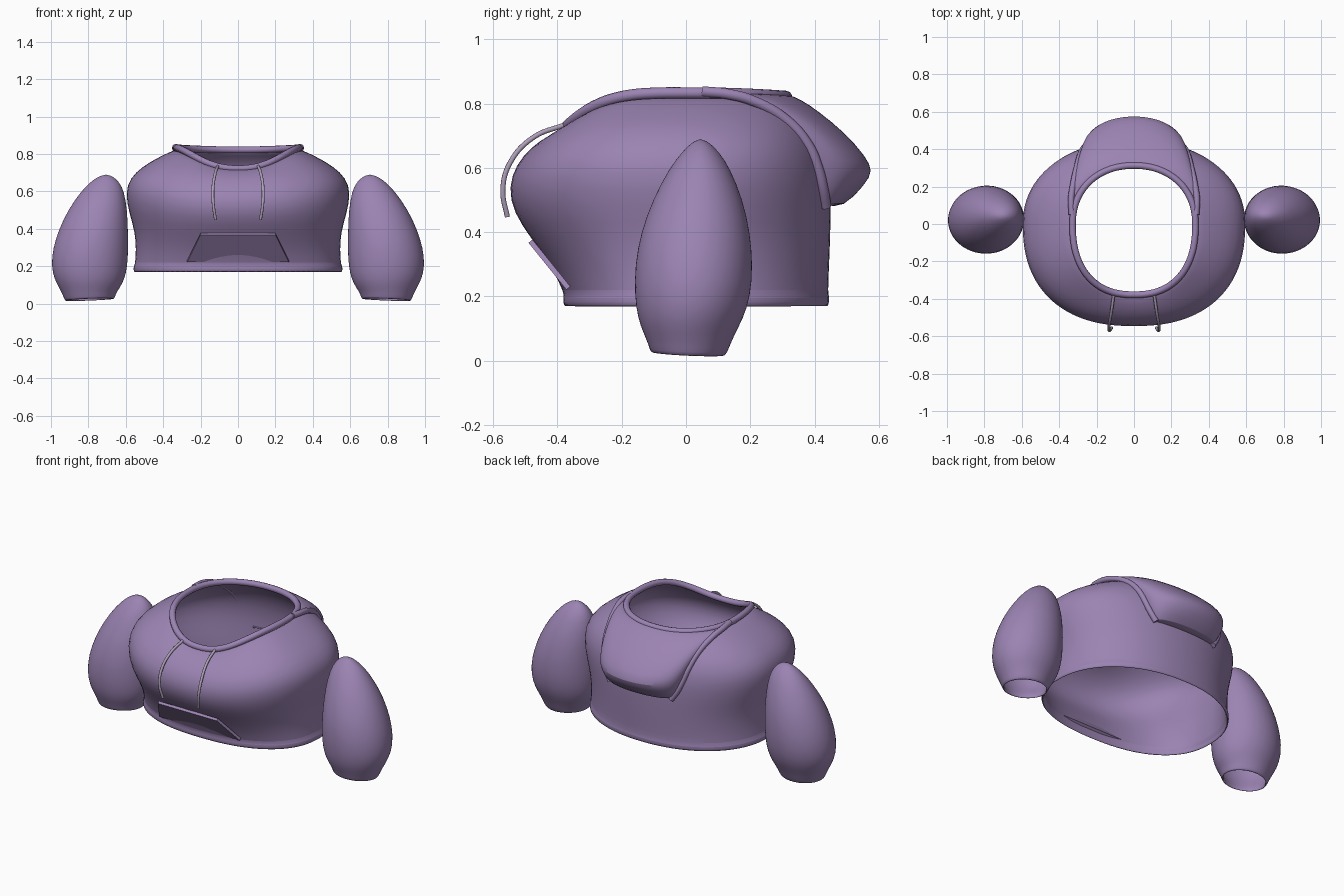
import bpy, bmesh
from math import sin, cos, pi, copysign
from mathutils import Vector

if "Cube" in bpy.data.objects:
    bpy.data.objects.remove(bpy.data.objects["Cube"])


def material(name, rgb):
    m = bpy.data.materials.new(name)
    m.diffuse_color = (*rgb, 1)
    m.use_nodes = True
    m.node_tree.nodes["Principled BSDF"].inputs["Base Color"].default_value = m.diffuse_color
    return m


FABRIC = material("purple_fabric", (0.33, 0.23, 0.45))
CORD = material("pale_cord", (0.42, 0.35, 0.48))


def finish(bm, name, mat, thickness=0, subsurf=0):
    bmesh.ops.recalc_face_normals(bm, faces=bm.faces)
    me = bpy.data.meshes.new(name)
    bm.to_mesh(me)
    bm.free()
    me.materials.append(mat)
    ob = bpy.data.objects.new(name, me)
    bpy.context.collection.objects.link(ob)
    if thickness:
        s = ob.modifiers.new("cloth", 'SOLIDIFY')
        s.thickness = thickness
    if subsurf:
        s = ob.modifiers.new("smooth", 'SUBSURF')
        s.levels = s.render_levels = subsurf
    bpy.context.view_layer.objects.active = ob
    for o in bpy.context.selected_objects:
        o.select_set(False)
    ob.select_set(True)
    bpy.ops.object.shade_smooth_by_angle(angle=0.8)
    return ob


def loft(rows, closed=True, tip=None):
    """Skin a list of equal-length point rows; tip closes the last row."""
    bm = bmesh.new()
    vs = [[bm.verts.new(p) for p in r] for r in rows]
    n = len(rows[0])
    m = n if closed else n - 1
    for a, b in zip(vs, vs[1:]):
        for i in range(m):
            j = (i + 1) % n
            bm.faces.new((a[i], a[j], b[j], b[i]))
    if tip:
        t = bm.verts.new(tip)
        for i in range(m):
            bm.faces.new((vs[-1][i], vs[-1][(i + 1) % n], t))
    return bm


def tube(name, pts, radius, mat, closed=False):
    cu = bpy.data.curves.new(name, 'CURVE')
    cu.dimensions = '3D'
    cu.bevel_depth = radius
    cu.bevel_resolution = 3
    cu.resolution_u = 6
    cu.use_fill_caps = True
    sp = cu.splines.new('BEZIER')
    sp.bezier_points.add(len(pts) - 1)
    for b, p in zip(sp.bezier_points, pts):
        b.co = p
        b.handle_left_type = b.handle_right_type = 'AUTO'
    sp.use_cyclic_u = closed
    cu.materials.append(mat)
    ob = bpy.data.objects.new(name, cu)
    bpy.context.collection.objects.link(ob)
    return ob


def spow(v, e):
    return copysign(abs(v) ** e, v)


def torso_ring(zf, zs, zb, w, yf, yb, n=48):
    """Horizontal loop with its own height at front, side and back."""
    pts = []
    for i in range(n):
        a = 2 * pi * i / n
        s, c = sin(a), cos(a)
        front = c > 0
        e = 2 / 2.35 if front else 2 / 2.15
        k = abs(c)
        y = yf * k ** e if front else yb * k ** e
        z = zs + ((zf - zs) * k ** 3 if front else (zb - zs) * k ** 2)
        pts.append((w * spow(s, e), y, z))
    return pts


# torso shell: z front, z side, z back, half width, y front, y back
TORSO = [
    (.168, .168, .168, .560, -.382, .445),
    (.200, .200, .200, .560, -.384, .448),
    (.207, .207, .207, .551, -.378, .442),
    (.290, .290, .290, .546, -.418, .446),
    (.380, .385, .390, .552, -.482, .450),
    (.460, .480, .490, .582, -.538, .452),
    (.540, .590, .580, .604, -.554, .448),
    (.610, .670, .660, .580, -.530, .432),
    (.665, .735, .730, .510, -.482, .400),
    (.700, .785, .785, .420, -.430, .360),
    (.720, .825, .815, .335, -.380, .315),
]
finish(loft([torso_ring(*r) for r in TORSO]), "hoodie_body", FABRIC, .012, 1)

# neck rim
neck = torso_ring(.722, .833, .822, .328, -.378, .312, 32)
tube("neck_rim", neck, .018, FABRIC, True)

# sleeves: z, x inner, x outer, y front, y back
SLEEVE = [
    (.018, .660, .925, -.110, .122),
    (.045, .655, .935, -.117, .135),
    (.085, .630, .957, -.133, .152),
    (.130, .606, .982, -.150, .178),
    (.200, .590, 1.00, -.161, .202),
    (.300, .586, .990, -.160, .209),
    (.400, .588, .957, -.141, .200),
    (.500, .592, .910, -.105, .178),
    (.600, .608, .840, -.052, .137),
    (.650, .634, .790, -.012, .103),
    (.680, .668, .746, .018, .072),
]
for side, label in ((1, "right"), (-1, "left")):
    rows = []
    for z, xi, xo, yf, yb in SLEEVE:
        tilt = .011 * max(0, 1 - z / .12)
        row = []
        for i in range(32):
            a = 2 * pi * i / 32
            row.append((side * ((xi + xo) / 2 + (xo - xi) / 2 * cos(a)),
                        (yf + yb) / 2 + (yb - yf) / 2 * sin(a),
                        z - tilt * (.6 * cos(a) + .6 * sin(a))))
        rows.append(row)
    finish(loft(rows, tip=(side * .705, .045, .691)), "sleeve_" + label, FABRIC, .012, 1)

# hood hanging down the back: y centre, z centre, half width, y end, z end
HOOD = [
    (.312, .832, .332, .05, .838),
    (.360, .812, .336, .13, .830),
    (.410, .778, .325, .21, .808),
    (.495, .710, .303, .31, .750),
    (.560, .635, .283, .38, .670),
    (.583, .590, .265, .41, .600),
    (.558, .550, .242, .425, .540),
    (.490, .474, .205, .435, .480),
    (.430, .485, .180, .40, .490),
]
rows = []
for yc, zc, w, ye, ze in HOOD:
    row = []
    for i in range(25):
        t = -pi / 2 + pi * i / 24
        c = cos(t) ** .9 if cos(t) > 1e-6 else 0
        row.append((w * sin(t), ye + (yc - ye) * c, ze + (zc - ze) * c))
    rows.append(row)
finish(loft(rows, closed=False), "hood", FABRIC, .012, 1)

# hood side edges, drawstrings
for side, label in ((1, "right"), (-1, "left")):
    edge = [(side * w, ye, ze) for _, _, w, ye, ze in HOOD[:-1]]
    tube("hood_edge_" + label, edge, .017, FABRIC)
    cord = [(.108, -.375, .735), (.122, -.475, .695), (.134, -.548, .615),
            (.132, -.570, .530), (.120, -.556, .448)]
    tube("drawstring_" + label, [(side * x, y, z) for x, y, z in cord], .008, CORD)

# front pocket plate
bm = bmesh.new()
corners = [(-.272, -.366, .226), (.272, -.366, .226), (.2, -.484, .372), (-.2, -.484, .372)]
push = Vector((0, -.78, -.62)) * .016
back = [bm.verts.new(Vector(p) - push * .5) for p in corners]
fore = [bm.verts.new(Vector(p) + push * .5) for p in corners]
bm.faces.new(back[::-1])
bm.faces.new(fore)
for i in range(4):
    j = (i + 1) % 4
    bm.faces.new((back[i], back[j], fore[j], fore[i]))
finish(bm, "front_pocket", FABRIC)
